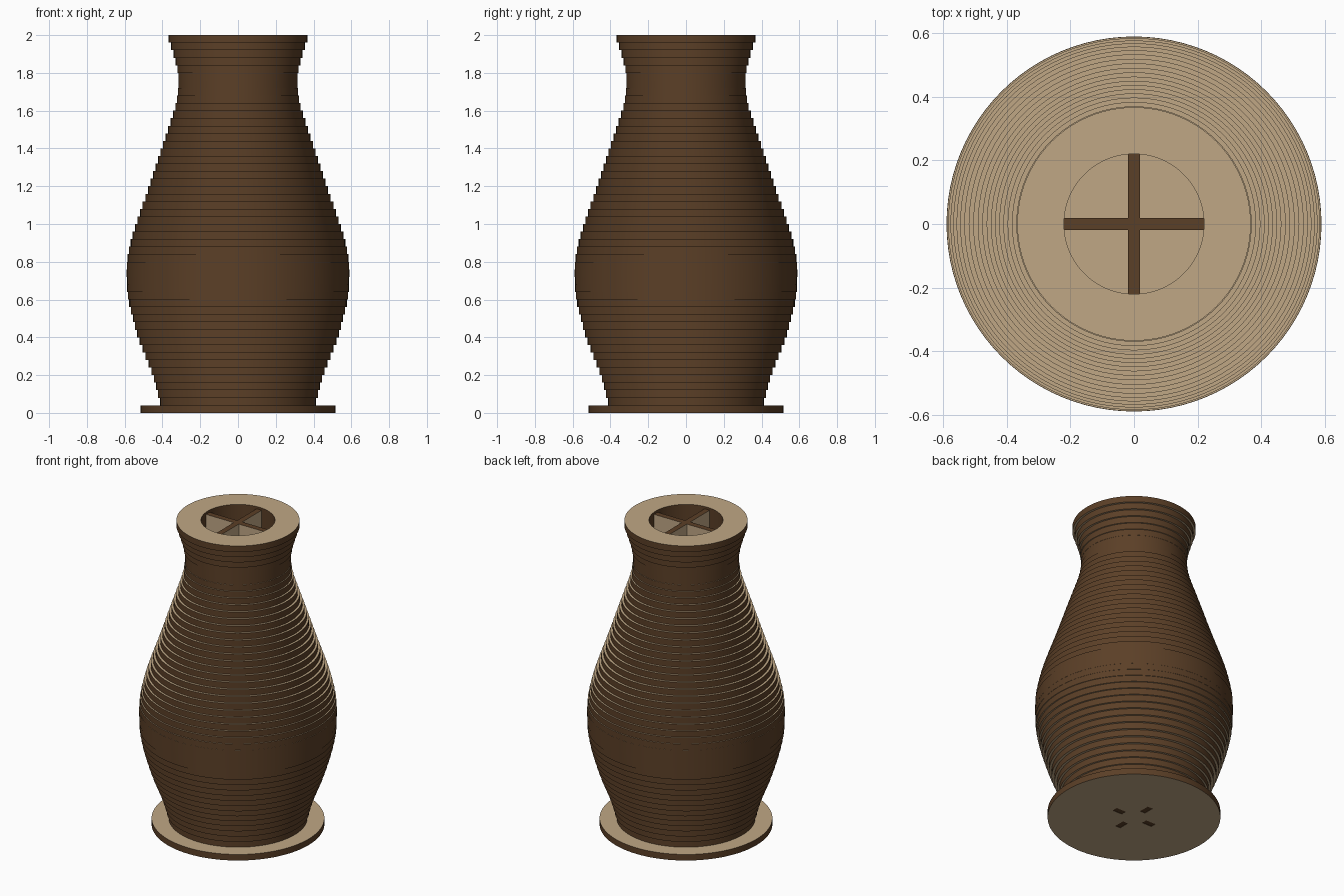
import bpy, bmesh, math

if "Cube" in bpy.data.objects:
    bpy.data.objects.remove(bpy.data.objects["Cube"])

T = 0.04            # sheet thickness
HOLE = 0.22         # bore radius
SEG = 96


def material(name, rgb):
    m = bpy.data.materials.new(name)
    m.diffuse_color = (*rgb, 1)
    m.use_nodes = True
    m.node_tree.nodes["Principled BSDF"].inputs["Base Color"].default_value = m.diffuse_color
    return m


tan = material("plywood_face", (0.53, 0.39, 0.235))
brown = material("burnt_edge", (0.105, 0.05, 0.02))


def finish(name, bm, face_rule, smooth=False):
    """Make the object; faces passing the rule are plywood, the rest burnt edge."""
    bmesh.ops.recalc_face_normals(bm, faces=bm.faces)
    for f in bm.faces:
        f.material_index = 0 if face_rule(f) else 1
        f.smooth = smooth
    for e in bm.edges:
        e.smooth = e.is_manifold and e.calc_face_angle(0) < math.radians(30)
    me = bpy.data.meshes.new(name)
    bm.to_mesh(me)
    bm.free()
    me.materials.append(tan)
    me.materials.append(brown)
    ob = bpy.data.objects.new(name, me)
    bpy.context.collection.objects.link(ob)
    return ob


def lathe(name, profile):
    """Revolve a closed (radius, z) profile."""
    bm = bmesh.new()
    rings = []
    for r, z in profile:
        rings.append([bm.verts.new((r * math.cos(2 * math.pi * i / SEG),
                                    r * math.sin(2 * math.pi * i / SEG), z))
                      for i in range(SEG)])
    for k, a in enumerate(rings):
        b = rings[(k + 1) % len(rings)]
        for i in range(SEG):
            j = (i + 1) % SEG
            bm.faces.new((a[i], a[j], b[j], b[i]))
    return finish(name, bm, lambda f: abs(f.normal.z) > 0.5, True)


def add_box(bm, x0, x1, y0, y1, z0, z1):
    v = bmesh.ops.create_cube(bm, size=1)["verts"]
    for p in v:
        p.co = ((x0 + x1) / 2 + p.co.x * (x1 - x0),
                (y0 + y1) / 2 + p.co.y * (y1 - y0),
                (z0 + z1) / 2 + p.co.z * (z1 - z0))


# Silhouette of the vase, sampled once per sheet
KEYS = [(0.02, 0.40), (0.06, 0.413), (0.2, 0.452), (0.35, 0.51), (0.5, 0.557),
        (0.62, 0.583), (0.71, 0.589), (0.8, 0.587), (0.9, 0.568), (1.0, 0.54),
        (1.2, 0.47), (1.4, 0.404), (1.5, 0.37), (1.6, 0.337), (1.68, 0.32),
        (1.76, 0.315), (1.84, 0.325), (1.92, 0.347), (1.98, 0.367), (2.04, 0.385)]


def radius(z):
    for i in range(1, len(KEYS) - 2):
        if z <= KEYS[i + 1][0] or i == len(KEYS) - 3:
            (z0, r0), (z1, r1), (z2, r2), (z3, r3) = KEYS[i - 1:i + 3]
            h = z2 - z1
            t = (z - z1) / h
            m1 = (r2 - r0) / (z2 - z0) * h
            m2 = (r3 - r1) / (z3 - z1) * h
            return ((2*t**3 - 3*t*t + 1) * r1 + (t**3 - 2*t*t + t) * m1
                    + (3*t*t - 2*t**3) * r2 + (t**3 - t*t) * m2)


# Stacked ring sheets
profile = [(HOLE, T)]
for k in range(1, 50):
    r = radius((k + 0.5) * T)
    profile += [(r, k * T), (r, (k + 1) * T)]
profile.append((HOLE, 2.0))
lathe("stacked_body", profile)

# Base disc with four tab slots
bm = bmesh.new()
bmesh.ops.create_cone(bm, cap_ends=True, segments=SEG, radius1=0.515, radius2=0.515, depth=T)
bmesh.ops.translate(bm, verts=bm.verts, vec=(0, 0, T / 2))
base = finish("base_disc", bm, lambda f: abs(f.normal.z) > 0.5, True)

H = 0.0185          # half thickness of the spine plates
TAB0, TAB1 = 0.08, 0.15
bm = bmesh.new()
for s in (-1, 1):
    a, b = sorted((s * TAB0, s * TAB1))
    add_box(bm, a, b, -H, H, -0.1, 0.1)
    add_box(bm, -H, H, a, b, -0.1, 0.1)
cutter = finish("slot_cutter", bm, lambda f: False)
cutter.hide_render = True
cutter.hide_set(True)
mod = base.modifiers.new("slots", "BOOLEAN")
mod.operation = "DIFFERENCE"
mod.solver = "EXACT"
mod.object = cutter

# Crossed spine plates with tabs reaching into the base
TOP = 1.985
bm = bmesh.new()
add_box(bm, -H, H, -HOLE, HOLE, T, TOP)
for s in (-1, 1):
    a, b = sorted((s * TAB0, s * TAB1))
    add_box(bm, -H, H, a, b, 0.002, T)
finish("spine_plate_front_back", bm, lambda f: abs(f.normal.x) > 0.5)

bm = bmesh.new()
for s in (-1, 1):
    a, b = sorted((s * H, s * HOLE))
    add_box(bm, a, b, -H, H, T, TOP)
    a, b = sorted((s * TAB0, s * TAB1))
    add_box(bm, a, b, -H, H, 0.002, T)
finish("spine_plate_left_right", bm, lambda f: abs(f.normal.y) > 0.5)
